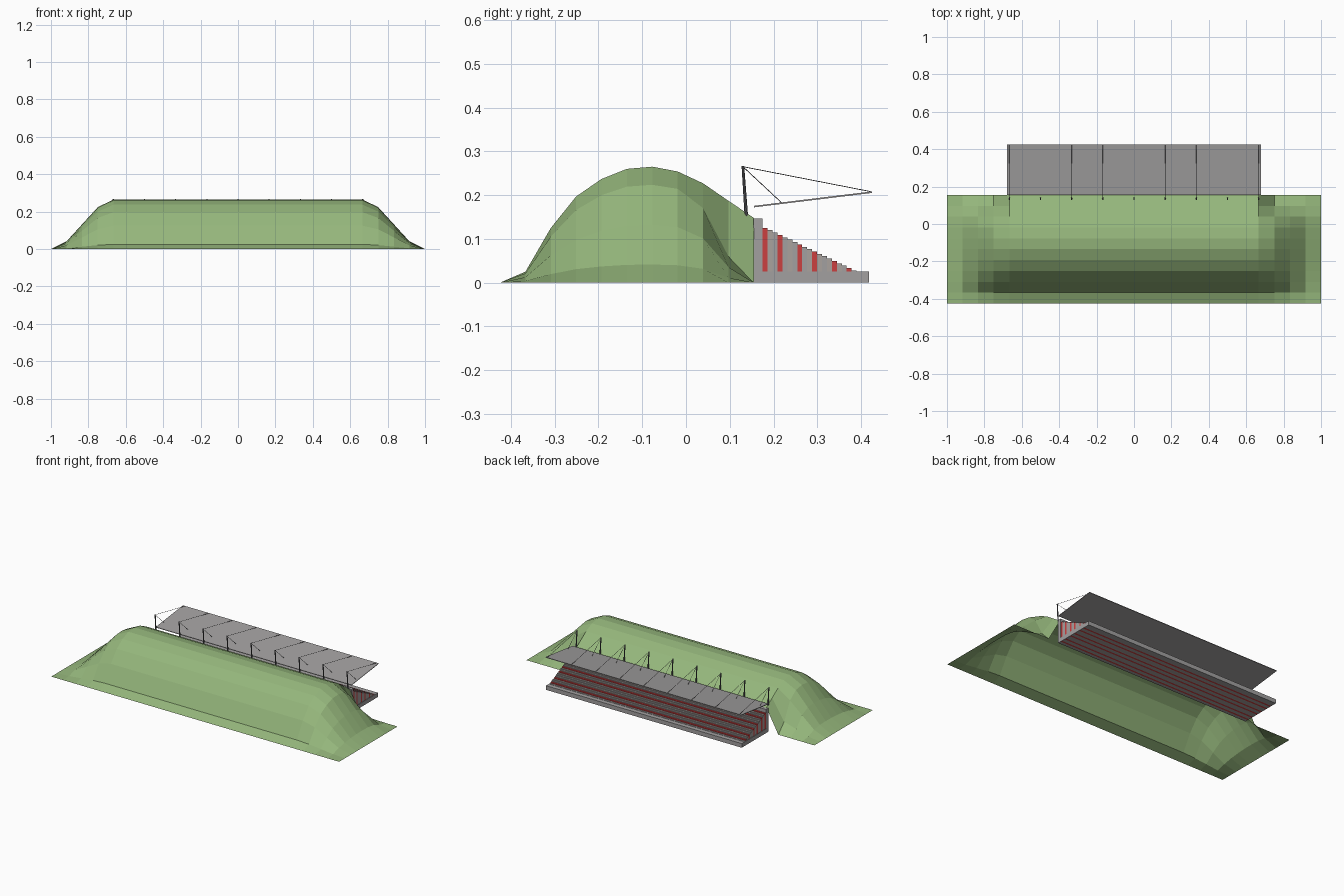
import bpy, bmesh
from mathutils import Vector

if "Cube" in bpy.data.objects:
    bpy.data.objects.remove(bpy.data.objects["Cube"])


def mat(name, rgb):
    m = bpy.data.materials.new(name)
    m.diffuse_color = (*rgb, 1)
    m.use_nodes = True
    m.node_tree.nodes["Principled BSDF"].inputs["Base Color"].default_value = m.diffuse_color
    return m


GRASS = mat("grass", (0.30, 0.47, 0.20))
RED = mat("red_seat", (0.60, 0.05, 0.05))
DARK = mat("dark_steel", (0.12, 0.12, 0.13))
GREY = mat("concrete", (0.36, 0.35, 0.35))
LIGHT = mat("pale_seat", (0.40, 0.36, 0.34))


def finish(name, bm, material):
    bmesh.ops.recalc_face_normals(bm, faces=bm.faces)
    me = bpy.data.meshes.new(name)
    bm.to_mesh(me)
    bm.free()
    me.materials.append(material)
    ob = bpy.data.objects.new(name, me)
    bpy.context.collection.objects.link(ob)
    return ob


def add_box(bm, x0, x1, y0, y1, z0, z1):
    vs = bmesh.ops.create_cube(bm, size=1)["verts"]
    for v in vs:
        v.co = Vector(((x0 + x1) / 2 + v.co.x * (x1 - x0),
                       (y0 + y1) / 2 + v.co.y * (y1 - y0),
                       (z0 + z1) / 2 + v.co.z * (z1 - z0)))


def add_rod(bm, a, b, r, sides=6, r2=None):
    a, b = Vector(a), Vector(b)
    d = b - a
    vs = bmesh.ops.create_cone(bm, cap_ends=True, segments=sides, radius1=r,
                               radius2=r if r2 is None else r2, depth=d.length)["verts"]
    q = d.to_track_quat('Z', 'Y')
    for v in vs:
        v.co = q @ v.co + (a + b) / 2


# Grass bank: grid with an arched section, easing down at both ends
HEIGHTS = [0, 0.025, 0.125, 0.197, 0.237, 0.260, 0.265, 0.254, 0.227, 0.187, 0.148]
BACK_CUT = {8: 0.89, 9: 0.38, 10: 0.0}   # back rows drop away beyond the stand
bm = bmesh.new()
rows = []
for j, h in enumerate(HEIGHTS):
    row = []
    for i in range(25):
        x = -1 + i / 12
        t = min(1, (1 - abs(x)) * 3)
        z = h * t * t * (3 - 2 * t)
        if abs(x) > 0.7:
            z *= BACK_CUT.get(j, 1)
        row.append(bm.verts.new((x, -0.425 + 0.058 * j, z)))
    rows.append(row)
for r0, r1 in zip(rows, rows[1:]):
    for i in range(24):
        bm.faces.new((r0[i], r0[i + 1], r1[i + 1], r1[i]))
finish("grass_bank", bm, GRASS)

# Seating tiers, rising from the pitch side towards the bank
W = 0.68
PITCH, RISE, FRONT = 0.0113, 0.0054, 0.39
tiers = {"red_tiers": (bmesh.new(), RED), "grey_tiers": (bmesh.new(), GREY),
         "pale_tiers": (bmesh.new(), LIGHT)}
for i in range(19):
    key = "red_tiers" if i % 7 in (1, 4) else ("pale_tiers" if i % 2 else "grey_tiers")
    y1 = FRONT - PITCH * i
    add_box(tiers[key][0], -W + 0.003, W - 0.003, y1 - PITCH, y1, 0, 0.028 + RISE * i)
for name, (b, m) in tiers.items():
    finish(name, b, m)

# Back wall, front walkway and side kerbs
bm = bmesh.new()
add_box(bm, -W, W, 0.154, FRONT - PITCH * 19, 0, 0.147)
add_box(bm, -W, W, FRONT, 0.418, 0, 0.026)
for s in (-1, 1):
    add_box(bm, *sorted((s * (W - 0.003), s * W)), FRONT - PITCH * 19, FRONT, 0, 0.026)
finish("stand_base", bm, GREY)

# Sloping canopy: thin slab
bm = bmesh.new()
section = [(0.155, 0.172), (0.425, 0.205), (0.425, 0.2085), (0.155, 0.1755)]
f = bm.faces.new([bm.verts.new((-W, y, z)) for y, z in section])
ext = bmesh.ops.extrude_face_region(bm, geom=[f])["geom"]
bmesh.ops.translate(bm, vec=(2 * W, 0, 0),
                    verts=[g for g in ext if isinstance(g, bmesh.types.BMVert)])
finish("canopy_roof", bm, GREY)

# Leaning masts with two stay cables each
masts, cables = bmesh.new(), bmesh.new()
for k in range(-4, 5):
    x = k / 6
    top = (x, 0.130, 0.267)
    add_rod(masts, (x, 0.138, 0.150), top, 0.004, 8, 0.003)
    add_rod(cables, (x, 0.130, 0.265), (x, 0.422, 0.208), 0.001, 5)
    add_rod(cables, (x, 0.130, 0.265), (x, 0.218, 0.183), 0.001, 5)
finish("masts", masts, DARK)
finish("stay_cables", cables, DARK)
